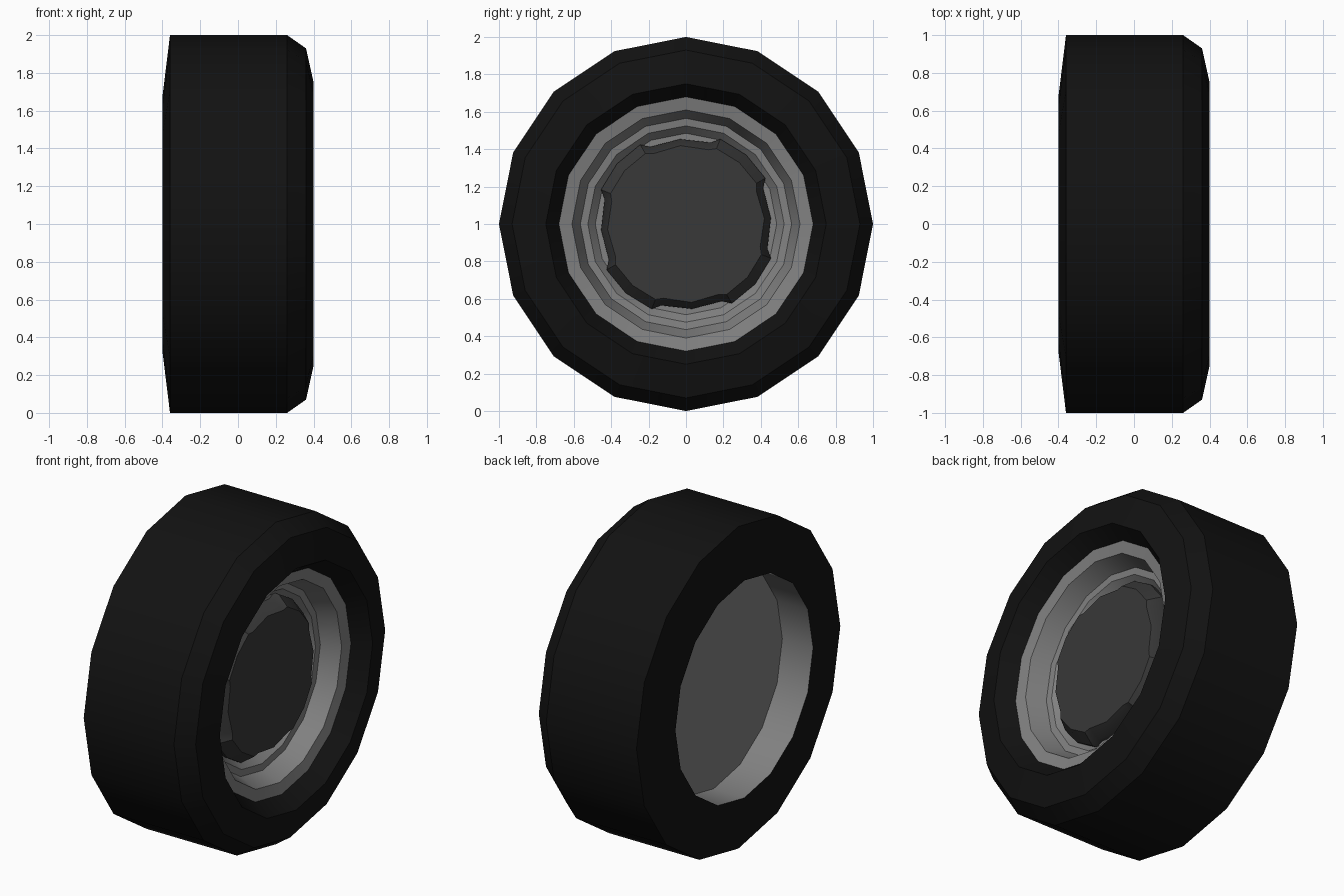
import bpy, bmesh
from math import sin, cos, radians, pi

if "Cube" in bpy.data.objects:
    bpy.data.objects.remove(bpy.data.objects["Cube"])

SIDES = 16
HUB_Z = 1.0


def material(name, v):
    m = bpy.data.materials.new(name)
    m.diffuse_color = (v, v, v, 1)
    m.use_nodes = True
    m.node_tree.nodes["Principled BSDF"].inputs["Base Color"].default_value = m.diffuse_color
    return m


def finish(name, bm, mat):
    bmesh.ops.recalc_face_normals(bm, faces=bm.faces)
    me = bpy.data.meshes.new(name)
    bm.to_mesh(me)
    bm.free()
    me.materials.append(mat)
    ob = bpy.data.objects.new(name, me)
    ob.location.z = HUB_Z
    bpy.context.collection.objects.link(ob)
    bpy.ops.object.select_all(action='DESELECT')
    ob.select_set(True)
    bpy.context.view_layer.objects.active = ob
    bpy.ops.object.shade_smooth_by_angle(angle=radians(28))
    return ob


def loft(bm, rings, closed=False, caps=False):
    """Join rings of (x, y, z) points with quads."""
    vs = [[bm.verts.new(p) for p in r] for r in rings]
    n = len(vs[0])
    pairs = list(zip(vs, vs[1:])) + ([(vs[-1], vs[0])] if closed else [])
    for a, b in pairs:
        for i in range(n):
            j = (i + 1) % n
            bm.faces.new((a[i], a[j], b[j], b[i]))
    if caps:
        bm.faces.new(vs[0])
        bm.faces.new(vs[-1])


def circle(x, r):
    return [(x, r * cos(2 * pi * i / SIDES), r * sin(2 * pi * i / SIDES))
            for i in range(SIDES)]


def lathe(name, profile, mat, **kw):
    bm = bmesh.new()
    loft(bm, [circle(x, r) for x, r in profile], **kw)
    return finish(name, bm, mat)


rubber = material("rubber", 0.006)
metal = material("rim_metal", 0.22)
dark = material("dark_metal", 0.04)

# Tyre: closed cross-section around the axle (x, radius)
lathe("tyre", [(-0.40, 0.675), (-0.36, 1.0), (0.26, 1.0), (0.36, 0.93),
               (0.40, 0.75), (0.30, 0.68)], rubber, closed=True)

# Rim: open barrel at the back, stepped dish at the front
lathe("rim", [(0.12, 0.485), (0.165, 0.525), (0.17, 0.565), (0.285, 0.61),
              (0.30, 0.68), (-0.40, 0.675), (-0.19, 0.674)], metal, caps=True)

# Hub cap: raised disc with four shallow notches
notch = [(-26, 0.49, 0.435), (-21, 0.455, 0.415), (0, 0.455, 0.42),
         (21, 0.455, 0.415), (26, 0.49, 0.435), (45, 0.49, 0.435)]


def cap_ring(x, k):
    pts = []
    for q in range(4):
        for p in notch:
            a = radians(4 + 90 * q + p[0])
            pts.append((x, p[k] * cos(a), p[k] * sin(a)))
    return pts


bm = bmesh.new()
loft(bm, [cap_ring(0.115, 1), cap_ring(0.15, 1), cap_ring(0.225, 2)], caps=True)
finish("hub_cap", bm, dark)
